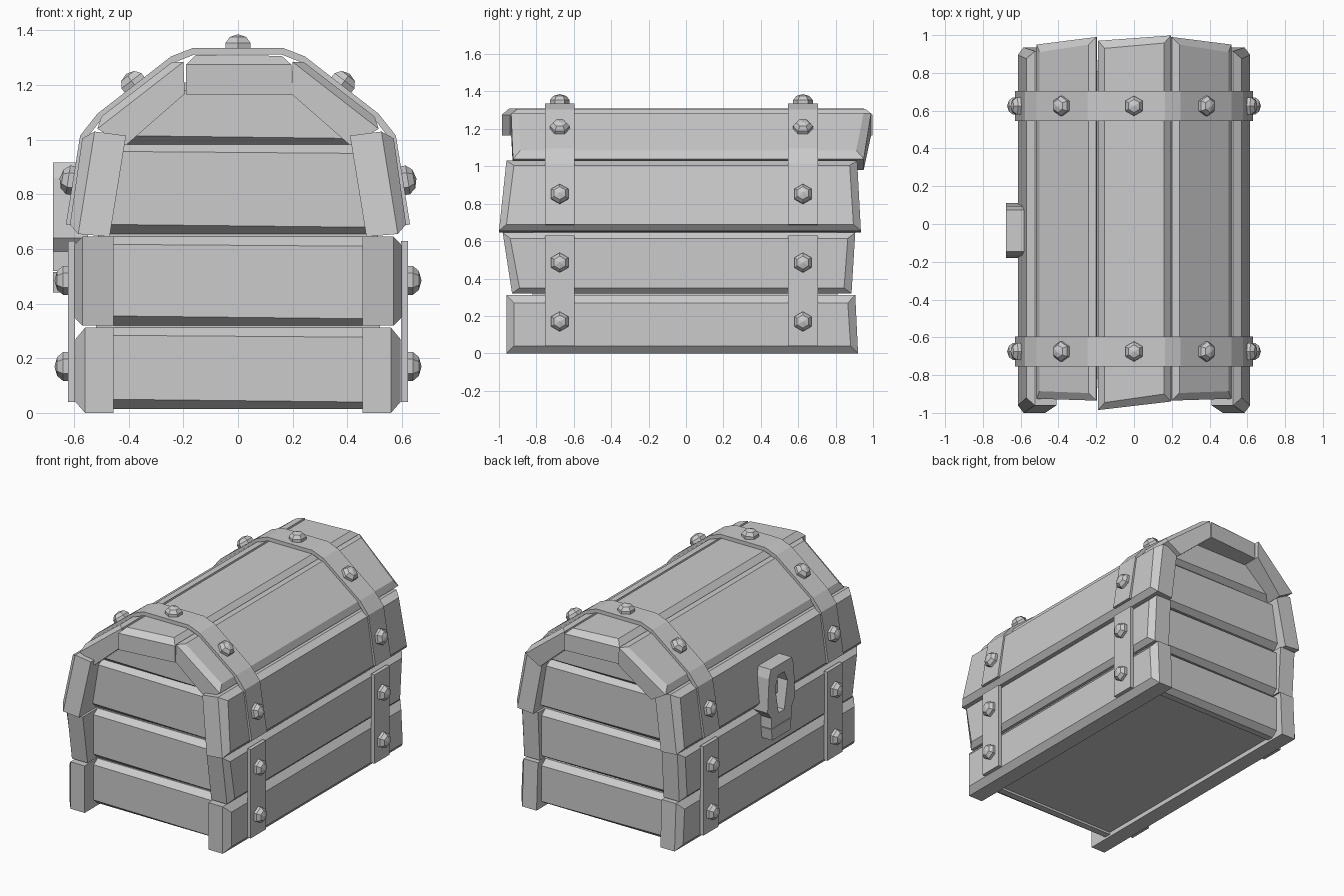
import bpy, bmesh
from math import cos, sin, pi
from mathutils import Vector

if "Cube" in bpy.data.objects:
    bpy.data.objects.remove(bpy.data.objects["Cube"])


def make(name, verts, faces):
    bm = bmesh.new()
    vs = [bm.verts.new(v) for v in verts]
    for f in faces:
        bm.faces.new([vs[i] for i in f])
    bmesh.ops.recalc_face_normals(bm, faces=bm.faces)
    me = bpy.data.meshes.new(name)
    bm.to_mesh(me)
    bm.free()
    ob = bpy.data.objects.new(name, me)
    bpy.context.collection.objects.link(ob)
    return ob


def skin(name, rings):
    """Closed solid through a stack of equal-length rings."""
    n = len(rings[0])
    faces = [list(range(n)), [n * (len(rings) - 1) + i for i in range(n)]]
    for k in range(len(rings) - 1):
        for i in range(n):
            j = (i + 1) % n
            faces.append([k * n + i, k * n + j, (k + 1) * n + j, (k + 1) * n + i])
    return make(name, [v for r in rings for v in r], faces)


def plank(name, low, high, ylow, yhigh, inset=0.04):
    """Long board: low/high edges give inner, middle and outer (x, z)."""
    rings = []
    for k in range(3):
        d = inset if k == 2 else 0
        (xa, za), (xb, zb) = low[k], high[k]
        rings.append([(xa, ylow[0] + d, za), (xa, ylow[1] - d, za),
                      (xb, yhigh[1] - d, zb), (xb, yhigh[0] + d, zb)])
    return skin(name, rings)


def prism_y(name, pts, y0, y1):
    return skin(name, [[(x, y, z) for x, z in pts] for y in (y0, y1)])


def prism_x(name, pts, x0, x1):
    return skin(name, [[(x, y, z) for y, z in pts] for x in (x0, x1)])


def strap(name, pts, y, t=0.025):
    """Metal band: outer path thickened inward (to the left of the path)."""
    p = [Vector(q) for q in pts]
    inner = []
    for i, q in enumerate(p):
        d = Vector((0, 0))
        if i:
            d += (q - p[i - 1]).normalized()
        if i < len(p) - 1:
            d += (p[i + 1] - q).normalized()
        d.normalize()
        inner.append(q + Vector((-d.y, d.x)) * t)
    return prism_y(name, [tuple(q) for q in p + inner[::-1]], y - 0.08, y + 0.08)


def stud(name, x, y, z, nx, nz, turn):
    """Six-sided domed rivet pointing along (nx, nz)."""
    n = Vector((nx, 0, nz)).normalized()
    u = Vector((0, 1, 0))
    w = n.cross(u)
    c = Vector((x, y, z))
    verts, faces = [], [list(range(6))]
    for r, h in ((0.053, -0.01), (0.053, 0.02), (0.035, 0.042)):
        for i in range(6):
            a = i * pi / 3 + turn
            verts.append(c + u * cos(a) * r + w * sin(a) * r + n * h)
    verts.append(c + n * 0.052)
    for i in range(6):
        j = (i + 1) % 6
        faces += [[i, j, 6 + j, 6 + i], [6 + i, 6 + j, 12 + j, 12 + i], [12 + i, 12 + j, 18]]
    make(name, verts, faces)


# Inner body closing the gaps between boards
half = [(0.52, 0.03), (0.52, 0.63), (0.5, 0.68), (0.46, 1.0), (0.2, 1.21)]
prism_y("inner_body", half + [(-x, z) for x, z in reversed(half)], -0.82, 0.81)

# Side boards of base and lid, mirrored left and right
boards = [
    ("base_lower_board", [(0.455, 0), (0.56, 0), (0.595, 0.04)],
     [(0.455, 0.312), (0.56, 0.312), (0.595, 0.27)], (-0.96, 0.92), (-0.96, 0.905)),
    ("base_upper_board", [(0.455, 0.32), (0.57, 0.32), (0.6, 0.35)],
     [(0.455, 0.645), (0.57, 0.645), (0.6, 0.615)], (-0.93, 0.885), (-0.98, 0.905)),
    ("lid_side_board", [(0.47, 0.645), (0.585, 0.655), (0.615, 0.69)],
     [(0.41, 1.015), (0.525, 1.03), (0.57, 1.005)], (-1.0, 0.935), (-0.96, 0.915)),
    ("lid_slope_board", [(0.41, 0.98), (0.515, 1.04), (0.5, 1.085)],
     [(0.195, 1.168), (0.2, 1.285), (0.24, 1.285)], (-0.925, 0.95), (-0.935, 0.99)),
]
for side, s in (("right", 1), ("left", -1)):
    for name, low, high, yl, yh in boards:
        plank(f"{name}_{side}", [(s * x, z) for x, z in low],
              [(s * x, z) for x, z in high], yl, yh)

# Lid top board
plank("lid_top_board", [(-0.19, 1.165), (-0.19, 1.275), (-0.155, 1.31)],
      [(0.195, 1.165), (0.195, 1.275), (0.16, 1.307)], (-0.985, 0.97), (-0.94, 0.998))

# End boards: bottom z, top z, bottom and top half widths
for end, s in (("front", -1), ("back", 1)):
    for name, z0, z1, w0, w1 in (("lower", 0.015, 0.312, 0.48, 0.48),
                                 ("middle", 0.32, 0.645, 0.48, 0.48),
                                 ("upper", 0.655, 0.985, 0.48, 0.435),
                                 ("arch", 0.98, 1.18, 0.43, 0.2)):
        rings = []
        for y, d in ((0.78, 0), (0.825, 0), (0.865, 0.035)):
            top = 0 if name == "arch" else d
            rings.append([(-w0, s * y, z0 + d), (w0, s * y, z0 + d * 0.7),
                          (w1, s * y, z1 - top), (-w1, s * y, z1 - top * 0.8)])
        skin(f"{end}_end_{name}_board", rings)

# Straps and studs
arc = [(0.63, 0.69), (0.578, 1.015), (0.515, 1.095), (0.245, 1.305), (0.165, 1.336)]
for end, y in (("front", -0.675), ("back", 0.625)):
    strap(f"lid_strap_{end}", arc + [(-x, z) for x, z in reversed(arc)], y)
    stud(f"top_stud_{end}", 0, y, 1.334, 0, 1, 0)
    for side, s in (("right", 1), ("left", -1)):
        strap(f"base_strap_{side}_{end}", [(s * 0.622, 0.04), (s * 0.622, 0.63)][::s], y)
        for i, (x, z, nx, nz, turn) in enumerate((
                (0.62, 0.17, 1, 0, pi / 6), (0.62, 0.485, 1, 0, pi / 6),
                (0.602, 0.85, 0.987, 0.16, pi / 6), (0.378, 1.2, 0.61, 0.79, 0))):
            stud(f"stud_{side}_{end}_{i + 1}", s * x, y, z, s * nx, nz, turn)

# Lock hasp with six-sided keyhole, and the catch beneath it
yc = -0.035
edge = [(0.11, 0.917), (0.13, 0.86), (0.145, 0.64), (0.105, 0.59), (0.105, 0.52)]
hasp = prism_x("lock_hasp", [(yc + y, z) for y, z in edge]
               + [(yc - y, z) for y, z in reversed(edge)], -0.677, -0.55)
hole = [(0.03, 0.85), (0.065, 0.78), (0.03, 0.6)]
cutter = prism_x("keyhole_cutter", [(yc + y, z) for y, z in hole]
                 + [(yc - y, z) for y, z in reversed(hole)], -0.75, -0.5)
cutter.hide_render = True
cutter.hide_viewport = True
cut = hasp.modifiers.new("keyhole", 'BOOLEAN')
cut.object = cutter
cut.operation = 'DIFFERENCE'
prism_x("lock_catch", [(yc + 0.105, 0.515), (yc + 0.095, 0.44),
                       (yc - 0.095, 0.44), (yc - 0.105, 0.515)], -0.677, -0.55)
